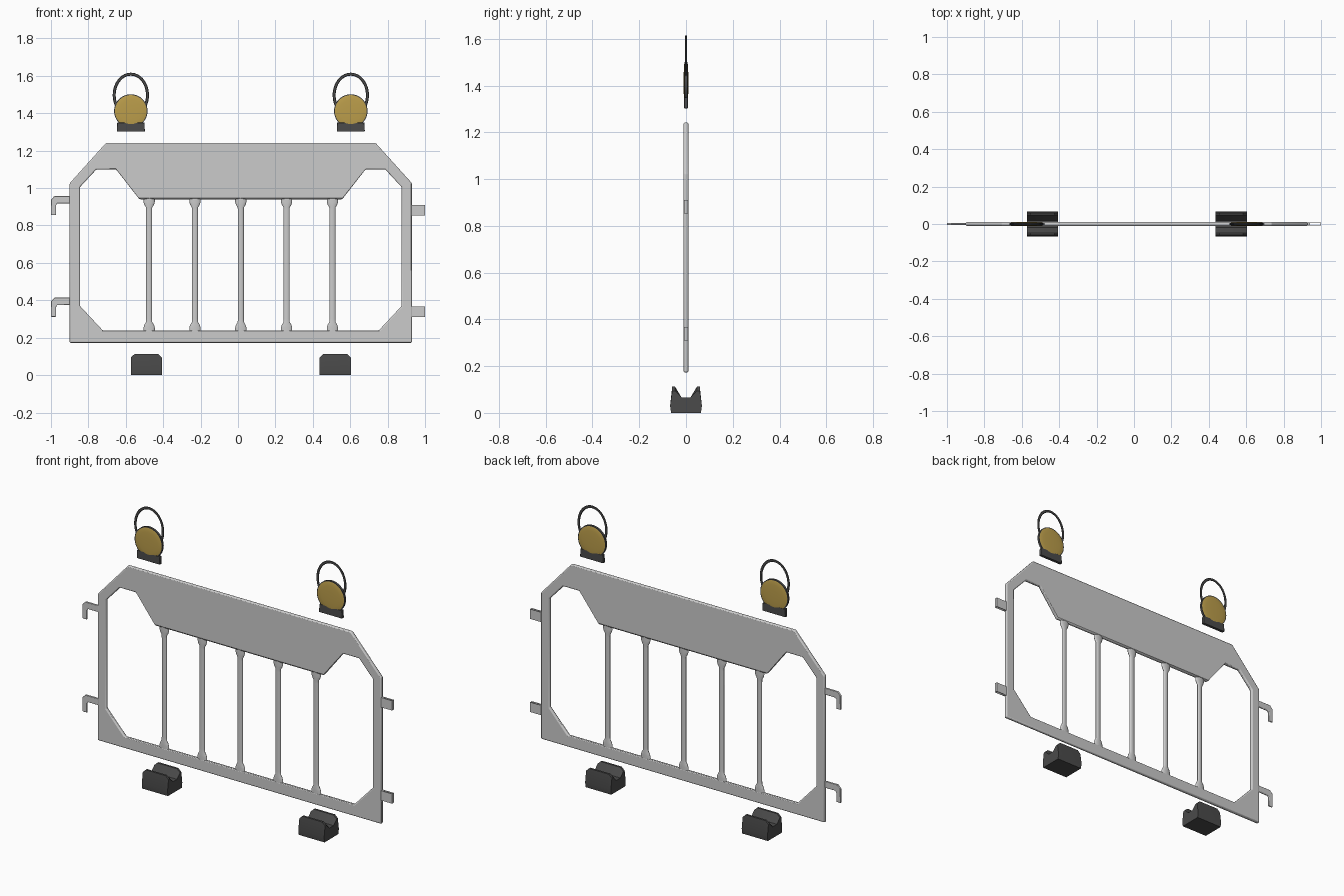
import bpy, bmesh
from math import sin, cos, pi, radians

if "Cube" in bpy.data.objects:
    bpy.data.objects.remove(bpy.data.objects["Cube"])

CX = 0.015  # symmetry axis of the barrier


def material(name, col):
    m = bpy.data.materials.new(name)
    m.diffuse_color = col
    m.use_nodes = True
    m.node_tree.nodes["Principled BSDF"].inputs["Base Color"].default_value = m.diffuse_color
    return m


DARK = material("dark_rubber", (0.07, 0.07, 0.07, 1))
AMBER = material("amber_lens", (0.5, 0.34, 0.07, 1))


def finish(bm, name, mat=None, bevel=0, segs=2, angle=35):
    bmesh.ops.remove_doubles(bm, verts=bm.verts, dist=1e-6)
    bmesh.ops.recalc_face_normals(bm, faces=bm.faces)
    me = bpy.data.meshes.new(name)
    bm.to_mesh(me)
    bm.free()
    ob = bpy.data.objects.new(name, me)
    bpy.context.collection.objects.link(ob)
    if mat:
        me.materials.append(mat)
    if bevel:
        b = ob.modifiers.new("bevel", 'BEVEL')
        b.width, b.segments, b.limit_method = bevel, segs, 'ANGLE'
        b.angle_limit = radians(25)
    bpy.ops.object.select_all(action='DESELECT')
    ob.select_set(True)
    bpy.context.view_layer.objects.active = ob
    bpy.ops.object.shade_smooth_by_angle(angle=radians(angle))
    return ob


def plate(name, loops, half, to3d, mat=None, bevel=0, segs=2):
    """Fill 2D loops (later loops are holes) and extrude both ways."""
    bm = bmesh.new()
    edges = []
    for pts in loops:
        vs = [bm.verts.new(to3d(p[0], p[1], -half)) for p in pts]
        edges += [bm.edges.new((vs[i - 1], vs[i])) for i in range(len(vs))]
    bmesh.ops.triangle_fill(bm, edges=edges, use_beauty=True)
    ext = bmesh.ops.extrude_face_region(bm, geom=bm.faces[:])
    base, tip = to3d(0, 0, -half), to3d(0, 0, half)
    move = [t - b for t, b in zip(tip, base)]
    bmesh.ops.translate(bm, vec=move,
                        verts=[v for v in ext['geom'] if isinstance(v, bmesh.types.BMVert)])
    return finish(bm, name, mat, bevel, segs)


def loft(name, rings, n, closed=False, mat=None):
    """Join rings of n points each; cap the ends unless closed."""
    bm = bmesh.new()
    rows = [[bm.verts.new(p) for p in r] for r in rings]
    for k in range(len(rows) if closed else len(rows) - 1):
        a, b = rows[k], rows[(k + 1) % len(rows)]
        for i in range(n):
            j = (i + 1) % n
            bm.faces.new((a[i], a[j], b[j], b[i]))
    if not closed:
        bm.faces.new(rows[0])
        bm.faces.new(rows[-1])
    return finish(bm, name, mat)


def mirrored(pts):
    return pts + [(-x, z) for x, z in reversed(pts)]


# main frame with the solid upper board
outer = mirrored([(-0.915, 0.173), (-0.915, 1.026), (-0.72, 1.242)])
inner = mirrored([(-0.737, 0.238), (-0.86, 0.37), (-0.86, 1.005), (-0.772, 1.10),
                  (-0.667, 1.10), (-0.542, 0.94)])
plate("barrier_frame", [outer, inner], 0.01, lambda x, z, y: (CX + x, y, z), bevel=0.006)

# vertical bars with flared ends (rx, ry, z)
half_bar = [(0.030, 0.0095, 0.232), (0.030, 0.0095, 0.255), (0.026, 0.0095, 0.268),
            (0.0165, 0.0085, 0.284), (0.016, 0.008, 0.30)]
bar = half_bar + [(a, b, 1.18 - z) for a, b, z in reversed(half_bar)]
for k in range(5):
    x0 = CX + (k - 2) * 0.245
    loft(f"vertical_bar_{k + 1}",
         [[(x0 + rx * cos(2 * pi * i / 16), ry * sin(2 * pi * i / 16), z) for i in range(16)]
          for rx, ry, z in bar], 16)

for tag, dz in (("upper", 0.0), ("lower", -0.543)):
    # coupling hook on the left
    hook = [(-0.895, 0.918), (-0.895, 0.957), (-0.982, 0.957), (-1.0, 0.938),
            (-1.0, 0.855), (-0.972, 0.855), (-0.972, 0.910), (-0.966, 0.918)]
    plate(f"{tag}_hook", [hook], 0.005, lambda x, z, y: (x, y, z + dz), bevel=0.003)
    # open socket on the right
    out = [(0.922, -0.008), (1.0, -0.008), (1.0, 0.008), (0.922, 0.008)]
    hole = [(0.942, -0.0055), (0.996, -0.0055), (0.996, 0.0055), (0.942, 0.0055)]
    plate(f"{tag}_socket", [out, hole], 0.0285, lambda x, y, z: (x, y, z + 0.882 + dz))

# feet: slotted profile extruded along x, upper end corners chamfered
foot = [(-0.064, 0), (-0.068, 0.03), (-0.059, 0.112), (-0.047, 0.112), (-0.019, 0.066)]
foot = mirrored(foot)
for side, s in (("left", -1), ("right", 1)):
    fx = CX + s * 0.505
    xs = [(-0.083, 0.094), (-0.064, 1), (0.064, 1), (0.083, 0.094)]
    loft(f"{side}_foot", [[(fx + x, y, min(z, top)) for y, z in foot] for x, top in xs],
         len(foot), mat=DARK)

    # warning lamp: base, dark rim, domed amber lens, carry handle
    lx, lz = CX + s * 0.588, 1.412
    base = mirrored([(-0.075, 1.303), (-0.073, 1.35)])
    plate(f"{side}_lamp_base", [base], 0.0085, lambda x, z, y: (lx + x, y, z), DARK, 0.002)

    def disc(r, y, n=40):
        return [(lx + r * cos(2 * pi * i / n), y, lz + r * sin(2 * pi * i / n)) for i in range(n)]

    loft(f"{side}_lamp_rim", [disc(0.0895, -0.0065), disc(0.0895, 0.0065)], 40, mat=DARK)
    dome = [(0.03, 0.0102), (0.06, 0.0092), (0.08, 0.0078), (0.087, 0.006)]
    loft(f"{side}_lamp_lens", [disc(r, -y) for r, y in dome] +
         [disc(r, y) for r, y in reversed(dome)], 40, mat=AMBER)

    rings = []
    for k in range(41):
        t = radians(-50 + 280 * k / 40)
        rings.append([(lx + (0.089 + 0.008 * cos(a)) * cos(t), 0.004 * sin(a),
                       1.497 + (0.112 + 0.008 * cos(a)) * sin(t))
                      for a in [2 * pi * i / 8 for i in range(8)]])
    loft(f"{side}_lamp_handle", rings, 8, mat=DARK)
